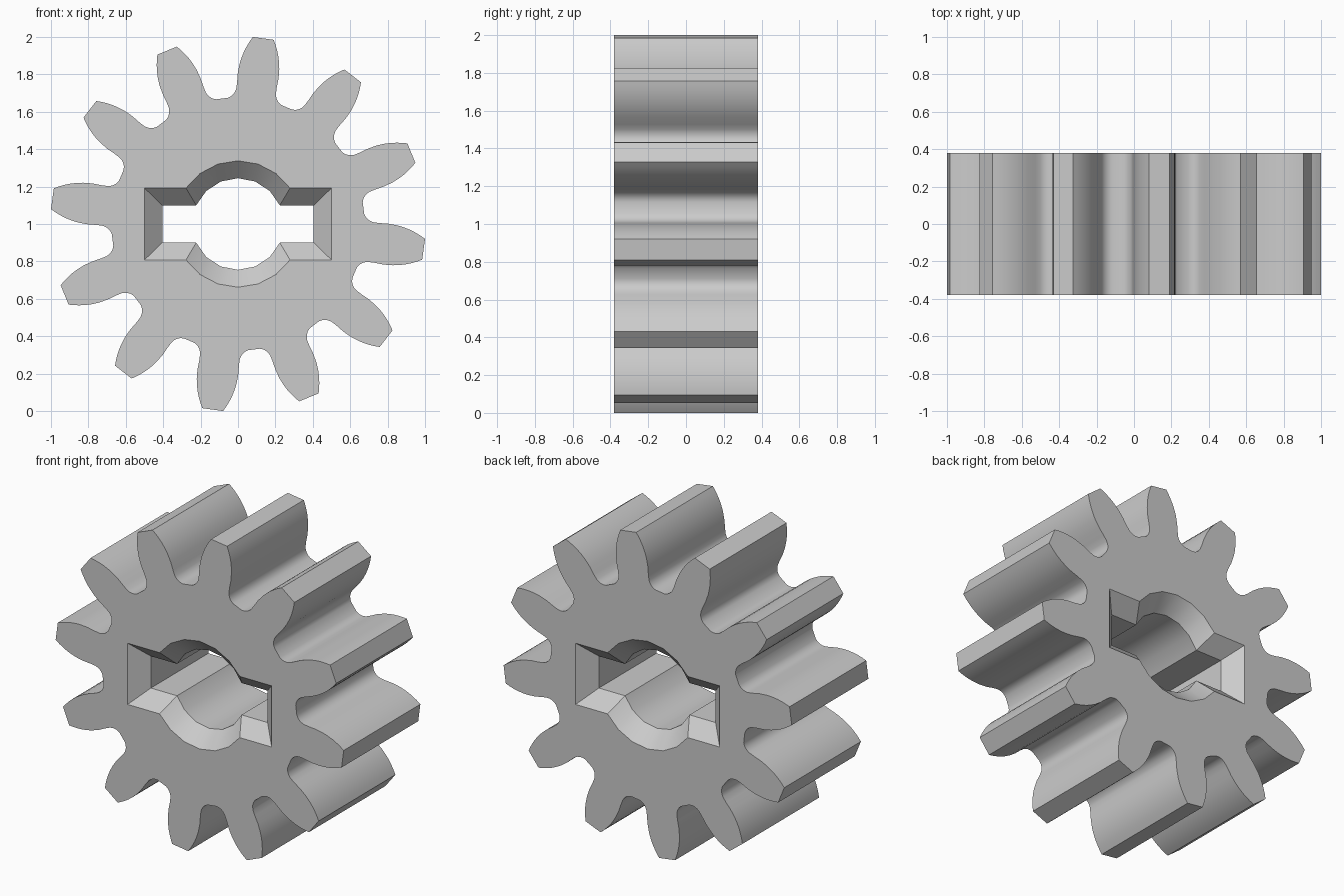
import bpy, bmesh, math

cube = bpy.data.objects.get("Cube")
if cube:
    bpy.data.objects.remove(cube, do_unlink=True)

TEETH = 12
PHASE = math.radians(82.25)   # angle of the first tooth in the x-z plane
HALF_DEPTH = 0.38
CHAMFER = 0.095
CENTRE_Z = 1.0

# Half of one tooth, tip to root: (distance along tooth axis, half width)
FLANK = [(1.0015, 0.056), (0.975, 0.070), (0.95, 0.081), (0.92, 0.092),
         (0.885, 0.101), (0.85, 0.107), (0.80, 0.110), (0.75, 0.107),
         (0.715, 0.107), (0.70, 0.111), (0.685, 0.118), (0.672, 0.129),
         (0.661, 0.145)]


def gear_outline():
    """Counter-clockwise outline of the toothed wheel."""
    tooth = [(r, -w) for r, w in reversed(FLANK)] + FLANK
    pts = []
    for i in range(TEETH):
        a = PHASE + i * math.tau / TEETH
        c, s = math.cos(a), math.sin(a)
        pts += [(r * c - w * s, r * s + w * c) for r, w in tooth]
    return pts


def keyway_outline(radius, half_x, half_z, segments=6):
    """Round bore joined to a rectangular slot on both sides."""
    start = math.asin(half_z / radius)
    step = (math.pi - 2 * start) / segments
    arc = [(radius * math.cos(start + i * step), radius * math.sin(start + i * step))
           for i in range(segments + 1)]
    top = [(half_x, half_z)] + arc + [(-half_x, half_z)]
    return top + [(-x, -z) for x, z in top]


bm = bmesh.new()


def ring(pts, y):
    """Closed loop of edges at one depth."""
    vs = [bm.verts.new((x, y, z + CENTRE_Z)) for x, z in pts]
    es = [bm.edges.new((vs[i - 1], vs[i])) for i in range(len(vs))]
    return vs, es


def bridge(a, b):
    for i in range(len(a)):
        bm.faces.new((a[i - 1], a[i], b[i], b[i - 1]))


# Toothed rim
outline = gear_outline()
rim_front = ring(outline, -HALF_DEPTH)
rim_back = ring(outline, HALF_DEPTH)
bridge(rim_front[0], rim_back[0])

# Bore with a chamfered mouth at both ends
wide = keyway_outline(0.338, 0.50, 0.192)
narrow = keyway_outline(0.245, 0.405, 0.10)
bore = [ring(wide, -HALF_DEPTH), ring(narrow, -HALF_DEPTH + CHAMFER),
        ring(narrow, HALF_DEPTH - CHAMFER), ring(wide, HALF_DEPTH)]
for a, b in zip(bore, bore[1:]):
    bridge(a[0], b[0])

# Flat end faces between rim and bore
for outer, inner in ((rim_front, bore[0]), (rim_back, bore[3])):
    bmesh.ops.triangle_fill(bm, use_beauty=True, edges=outer[1] + inner[1])

bmesh.ops.recalc_face_normals(bm, faces=bm.faces[:])
mesh = bpy.data.meshes.new("spur_gear")
bm.to_mesh(mesh)
bm.free()

# Single grey material
grey = bpy.data.materials.new("light_grey")
grey.use_nodes = True
colour = (0.6, 0.6, 0.6, 1.0)
grey.diffuse_color = colour
for node in grey.node_tree.nodes:
    if node.type == 'BSDF_PRINCIPLED':
        node.inputs["Base Color"].default_value = colour
mesh.materials.append(grey)

gear = bpy.data.objects.new("spur_gear", mesh)
bpy.context.collection.objects.link(gear)
bpy.ops.object.select_all(action='DESELECT')
gear.select_set(True)
bpy.context.view_layer.objects.active = gear
bpy.ops.object.shade_smooth_by_angle(angle=math.radians(30))
